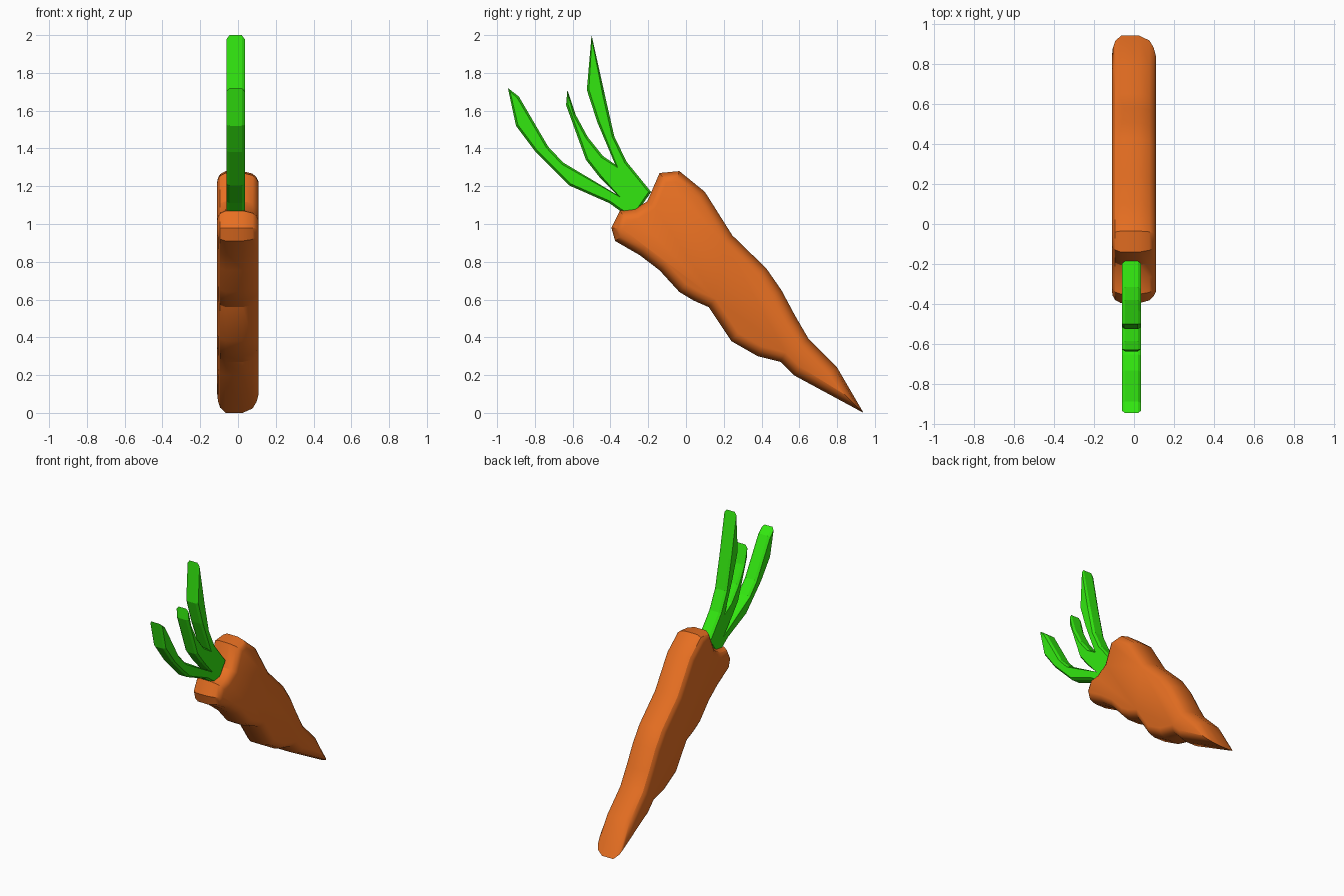
import bpy
from mathutils import Vector

if "Cube" in bpy.data.objects:
    bpy.data.objects.remove(bpy.data.objects["Cube"])


def inset(points, d, limit):
    """Mitred inset of a counter-clockwise outline, with limited corners."""
    out = []
    n = len(points)
    for i in range(n):
        p = Vector(points[i])
        a = (p - Vector(points[i - 1])).normalized()
        b = (Vector(points[(i + 1) % n]) - p).normalized()
        na, nb = Vector((-a.y, a.x)), Vector((-b.y, b.x))
        m = na + nb
        move = m * (2 * d / max(m.length_squared, 1e-4)) if m.length > 1e-3 else -a * d
        if move.length > limit * d:
            move = move.normalized() * limit * d
        out.append(p + move)
    return out


def slab(name, outline, layers, color, limit):
    """Thick cut-out: the outline in y,z stacked along x with rounded rims."""
    area = sum(outline[i - 1][0] * p[1] - p[0] * outline[i - 1][1]
               for i, p in enumerate(outline))
    if area < 0:
        outline = outline[::-1]
    n = len(outline)
    verts = [(x, p[0], p[1]) for x, d in layers for p in inset(outline, d, limit)]
    faces = [tuple(range(n))[::-1],
             tuple(range((len(layers) - 1) * n, len(layers) * n))]
    for k in range(len(layers) - 1):
        for i in range(n):
            j = (i + 1) % n
            faces.append((k * n + i, k * n + j, (k + 1) * n + j, (k + 1) * n + i))
    mesh = bpy.data.meshes.new(name)
    mesh.from_pydata(verts, [], faces)
    obj = bpy.data.objects.new(name, mesh)
    bpy.context.collection.objects.link(obj)
    mat = bpy.data.materials.new(name + "_color")
    mat.diffuse_color = color
    mat.use_nodes = True
    mat.node_tree.nodes["Principled BSDF"].inputs["Base Color"].default_value = mat.diffuse_color
    mesh.materials.append(mat)
    return obj


# Knobbly root, going round from the tip
root = [(.94, .0), (.57, .20), (.50, .27), (.38, .30), (.24, .38), (.12, .56),
        (.04, .595), (-.035, .64), (-.14, .755), (-.245, .835), (-.375, .91),
        (-.395, .98), (-.35, 1.07), (-.27, 1.08), (-.205, 1.12), (-.14, 1.27),
        (-.035, 1.28), (.10, 1.17), (.245, .94), (.425, .765), (.505, .65),
        (.58, .51), (.65, .39), (.80, .24)]
slab("carrot_root", root,
     [(-.110, .054), (-.106, .034), (-.094, .015), (-.065, 0),
      (.025, 0), (.077, .013), (.098, .032), (.109, .054)],
     (.80, .16, .016, 1), 2.6)

# Three-pronged leaf, its base sunk into the top of the root
leaf = [(-.28, 1.03), (-.185, 1.17), (-.315, 1.33), (-.38, 1.465), (-.43, 1.685),
        (-.50, 2.0), (-.525, 1.71), (-.47, 1.54), (-.375, 1.315),
        (-.44, 1.36), (-.52, 1.46), (-.585, 1.58), (-.628, 1.71), (-.635, 1.63),
        (-.53, 1.34), (-.457, 1.247), (-.365, 1.155),
        (-.65, 1.325), (-.73, 1.41), (-.885, 1.675), (-.943, 1.72),
        (-.90, 1.52), (-.795, 1.38), (-.62, 1.205), (-.405, 1.11), (-.35, 1.07)]
slab("leaf_top", leaf,
     [(-.061, .011), (-.045, 0), (.02, 0), (.036, .011)],
     (.032, .80, .005, 1), 2.0)

# Soften the shading across the rounded rim of the root
bpy.ops.object.select_all(action='DESELECT')
carrot = bpy.data.objects["carrot_root"]
carrot.select_set(True)
bpy.context.view_layer.objects.active = carrot
bpy.ops.object.shade_smooth_by_angle(angle=0.5)
